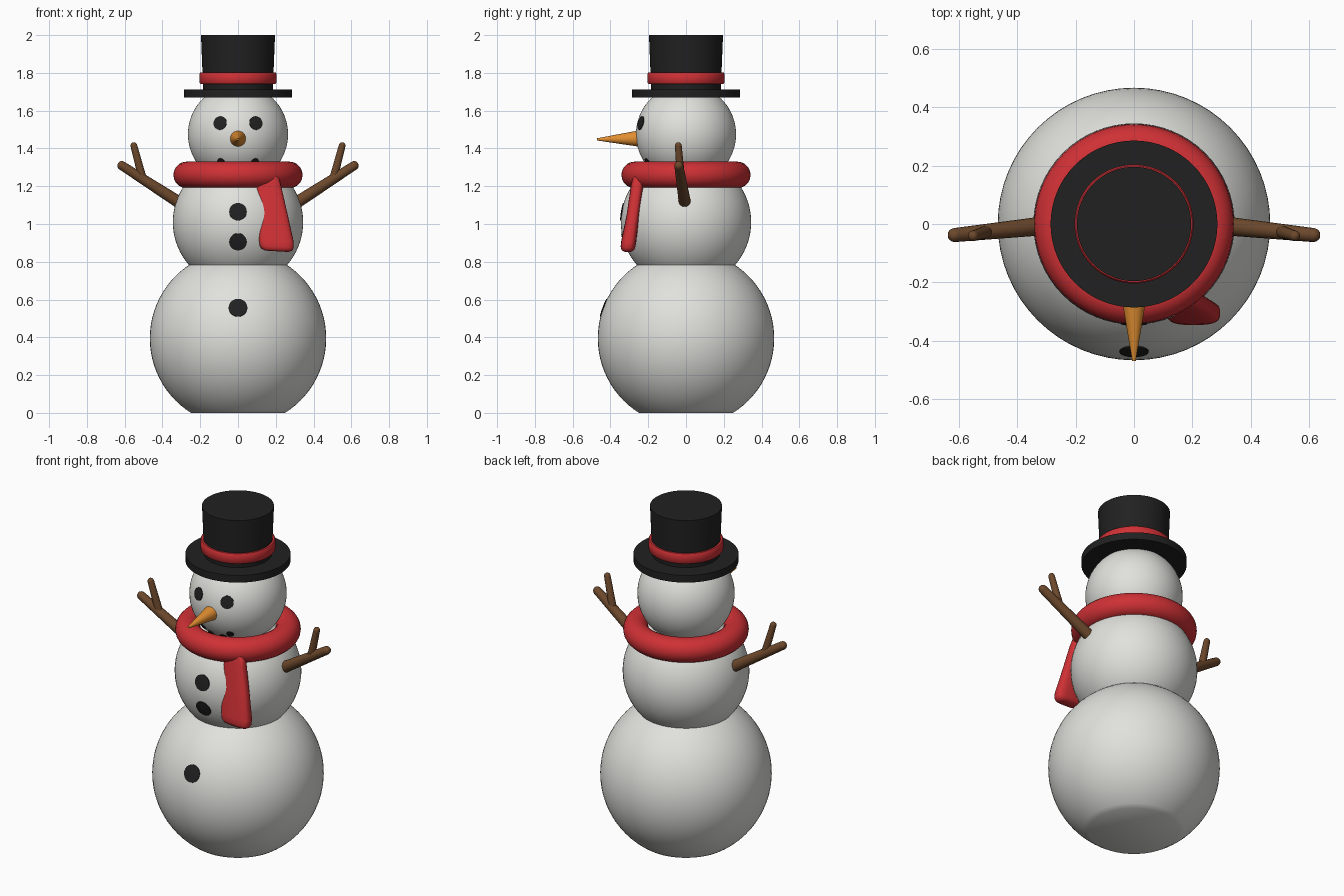
import bpy, bmesh, math
from mathutils import Vector

if "Cube" in bpy.data.objects:
    bpy.data.objects.remove(bpy.data.objects["Cube"], do_unlink=True)


def material(name, r, g, b):
    m = bpy.data.materials.new(name)
    m.use_nodes = True
    m.diffuse_color = (r, g, b, 1)
    m.node_tree.nodes["Principled BSDF"].inputs["Base Color"].default_value = (r, g, b, 1)
    return m


snow = material("snow white", 0.75, 0.75, 0.72)
coal = material("coal black", 0.015, 0.015, 0.015)
felt = material("hat black", 0.015, 0.015, 0.015)
red = material("scarf red", 0.62, 0.03, 0.035)
carrot = material("carrot orange", 0.75, 0.27, 0.03)
bark = material("bark brown", 0.15, 0.065, 0.025)


def finish(name, bm, mat, angle=40):
    bmesh.ops.recalc_face_normals(bm, faces=bm.faces)
    mesh = bpy.data.meshes.new(name)
    bm.to_mesh(mesh)
    bm.free()
    mesh.materials.append(mat)
    ob = bpy.data.objects.new(name, mesh)
    bpy.context.collection.objects.link(ob)
    bpy.ops.object.select_all(action="DESELECT")
    ob.select_set(True)
    bpy.context.view_layer.objects.active = ob
    bpy.ops.object.shade_smooth_by_angle(angle=math.radians(angle))
    return ob


def loft(name, rings, mat, angle=40):
    """Skin a list of equal-length point rings and close both ends."""
    bm = bmesh.new()
    loops = [[bm.verts.new(p) for p in ring] for ring in rings]
    n = len(loops[0])
    for a, b in zip(loops, loops[1:]):
        for i in range(n):
            j = (i + 1) % n
            bm.faces.new((a[i], a[j], b[j], b[i]))
    bm.faces.new(loops[0])
    bm.faces.new(loops[-1])
    return finish(name, bm, mat, angle)


def turned(name, start, axis, profile, mat, n=48, angle=40):
    """Revolve (distance, radius) pairs around an axis."""
    turn = Vector(axis).to_track_quat("Z", "Y")
    rings = [[Vector(start) + turn @ Vector((r * math.cos(t), r * math.sin(t), d))
              for t in (math.tau * i / n for i in range(n))] for d, r in profile]
    return loft(name, rings, mat, angle)


def snowball(name, z, radius):
    bm = bmesh.new()
    bmesh.ops.create_uvsphere(bm, u_segments=64, v_segments=40, radius=radius)
    bmesh.ops.translate(bm, verts=bm.verts, vec=(0, 0, z))
    cut = bmesh.ops.bisect_plane(bm, geom=bm.verts[:] + bm.edges[:] + bm.faces[:],
                                 plane_co=(0, 0, 0), plane_no=(0, 0, -1), clear_outer=True)
    edges = [e for e in cut["geom_cut"] if isinstance(e, bmesh.types.BMEdge)]
    if edges:
        bmesh.ops.contextual_create(bm, geom=edges)
    finish(name, bm, snow)
    return z, radius


def coal_piece(name, ball, x, z, size):
    """Thin coal cap hugging the front of a snowball."""
    cz, radius = ball
    y = -math.sqrt(radius ** 2 - x ** 2 - (z - cz) ** 2)
    R = radius + 0.004
    widths = [size, size * 0.7, size * 0.4, size * 0.1]
    profile = [(radius - 0.01, size)] + [(math.sqrt(R * R - w * w), w) for w in widths]
    turned(name, (0, 0, cz), (x, y, z - cz), profile, coal, 20)


def twig(name, a, b, r0, r1):
    """Tapered stick with a rounded tip."""
    a, b = Vector(a), Vector(b)
    length = (b - a).length - r1
    profile = [(0, r0)] + [(length + r1 * math.sin(t), r1 * math.cos(t))
                           for t in (0, 0.4, 0.8, 1.2, 1.5)]
    turned(name, a, b - a, profile, bark, 16, 50)


# Snow body
lower = snowball("lower_body", 0.395, 0.467)
middle = snowball("middle_body", 1.01, 0.345)
head = snowball("head", 1.475, 0.265)

# Eyes, mouth and buttons
for side, s in (("left", 1), ("right", -1)):
    coal_piece(side + "_eye", head, s * 0.095, 1.535, 0.037)
    coal_piece(side + "_mouth_corner", head, s * 0.09, 1.33, 0.021)
    coal_piece(side + "_mouth_inner", head, s * 0.04, 1.3, 0.021)
coal_piece("top_button", middle, 0, 1.065, 0.047)
coal_piece("middle_button", middle, 0, 0.905, 0.047)
coal_piece("bottom_button", lower, 0, 0.557, 0.05)

# Nose
turned("nose", (0, -0.22, 1.453), (0, -1, -0.02), [(0, 0.048), (0.25, 0.006)], carrot, 32)

# Hat
turned("hat_brim", (0, 0, 1.67), (0, 0, 1), [(0, 0.286), (0.043, 0.286)], felt, 64)
turned("hat_crown", (0, 0, 1.7), (0, 0, 1), [(0, 0.184), (0.3, 0.196)], felt, 64)
turned("hat_band", (0, 0, 1.742), (0, 0, 1),
       [(0, 0.18), (0, 0.199), (0.006, 0.204), (0.054, 0.204), (0.06, 0.199), (0.06, 0.18)], red, 64)

# Scarf loop
bpy.ops.mesh.primitive_torus_add(major_radius=0.272, minor_radius=0.07, major_segments=64,
                                 minor_segments=20, location=(0, 0, 1.26))
scarf = bpy.context.object
scarf.name = "scarf_loop"
scarf.data.materials.append(red)
bpy.ops.object.shade_smooth()

# Scarf tail: height, centre x, half width, centre y, half thickness
sections = [(1.25, 0.155, 0.06, -0.25, 0.03), (1.2, 0.163, 0.066, -0.259, 0.033),
            (1.05, 0.184, 0.08, -0.28, 0.034), (0.91, 0.203, 0.092, -0.303, 0.04),
            (0.88, 0.205, 0.09, -0.307, 0.039), (0.864, 0.206, 0.08, -0.308, 0.034),
            (0.856, 0.206, 0.062, -0.309, 0.022)]


def rounded(v):
    return math.copysign(abs(v) ** 0.65, v)


loft("scarf_tail", [[(cx + hw * rounded(math.cos(t)), cy + ht * rounded(math.sin(t)),
                      z - 0.06 * (cx - 0.2 + hw * math.cos(t)))
                     for t in (math.tau * i / 28 for i in range(28))]
                    for z, cx, hw, cy, ht in sections], red, 70)

# Stick arms with a forked twig
for side, s in (("left", 1), ("right", -1)):
    twig(side + "_arm", (s * 0.25, 0, 1.075), (s * 0.635, -0.04, 1.322), 0.034, 0.024)
    twig(side + "_twig", (s * 0.505, -0.027, 1.24), (s * 0.556, -0.042, 1.432), 0.022, 0.018)
